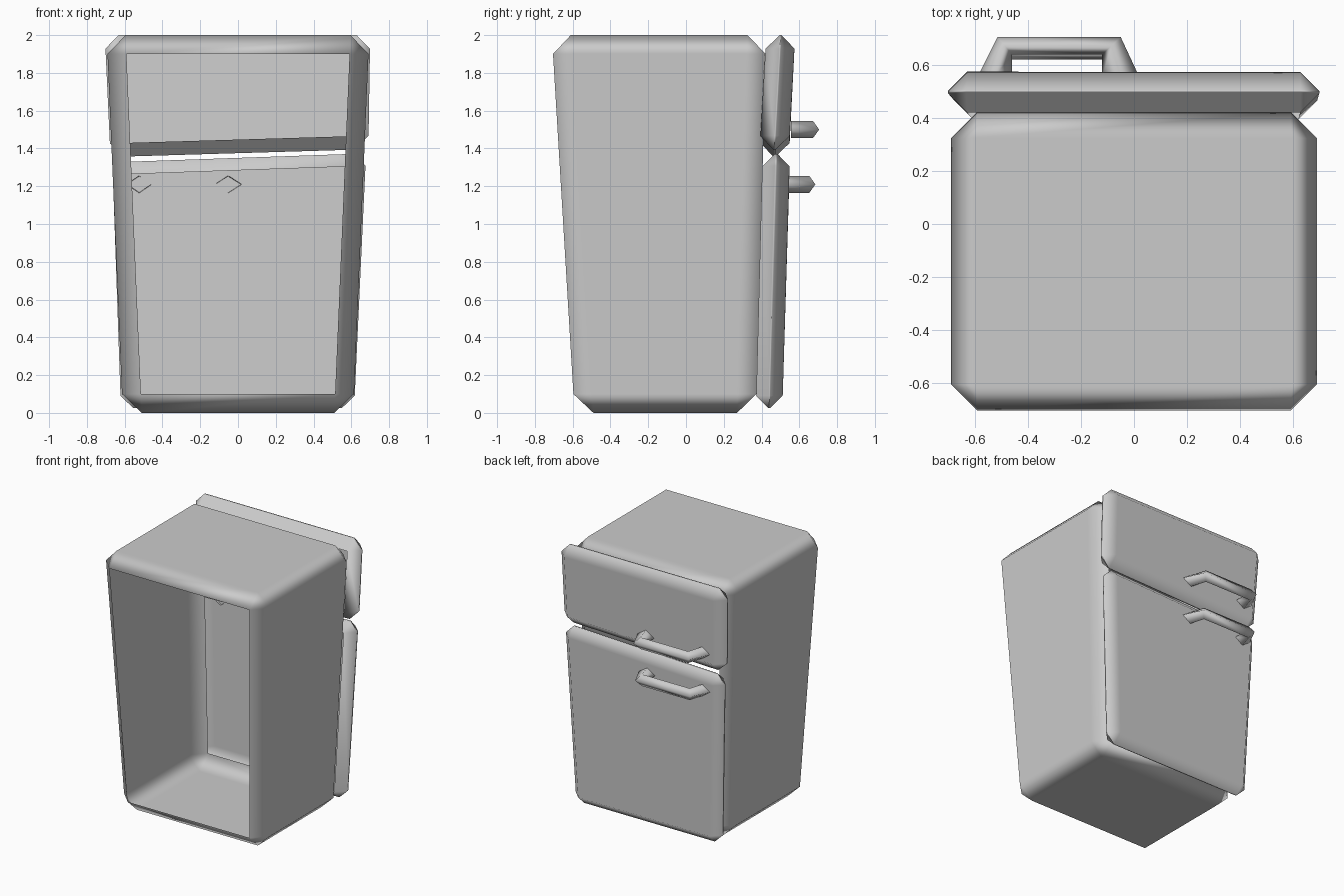
import bpy, bmesh
from mathutils import Vector

cube = bpy.data.objects.get("Cube")
if cube:
    bpy.data.objects.remove(cube)

grey = bpy.data.materials.new("plain_grey")
grey.use_nodes = True
colour = (0.6, 0.6, 0.6, 1)
grey.diffuse_color = colour
grey.node_tree.nodes["Principled BSDF"].inputs["Base Color"].default_value = colour


def finish(name, bm):
    """Turn a bmesh into a smooth object with large faces kept flat."""
    mesh = bpy.data.meshes.new(name)
    bm.to_mesh(mesh)
    bm.free()
    mesh.materials.append(grey)
    mesh.shade_smooth()
    obj = bpy.data.objects.new(name, mesh)
    bpy.context.collection.objects.link(obj)
    return obj


def shell(name, low, high, bevel, open_sides, tilt=(0, 0)):
    """Tapered chamfered box; low/high = (x0, x1, y0, y1, z), tilt lifts z with x."""
    bm = bmesh.new()
    bmesh.ops.create_cube(bm, size=2)
    for v in bm.verts:
        top = v.co.z > 0
        x0, x1, y0, y1, z = high if top else low
        x = x1 if v.co.x > 0 else x0
        y = y1 if v.co.y > 0 else y0
        v.co = (x, y, z + x * tilt[top])
    bm.normal_update()
    bmesh.ops.bevel(bm, geom=bm.edges[:], offset=bevel, segments=1,
                    affect='EDGES', clamp_overlap=True)
    bm.normal_update()
    # open the sheet at the requested front or back panels
    panels = [f for f in bm.faces for s in open_sides if f.normal.y * s > 0.95]
    bmesh.ops.delete(bm, geom=panels, context='FACES')
    obj = finish(name, bm)
    mod = obj.modifiers.new("flat_panels", 'WEIGHTED_NORMAL')
    mod.weight = 100
    return obj


def handle(name, y, z):
    """Diamond section bar with two splayed legs, as rings of outer/inner points."""
    path = [((-0.59, -0.02), (-0.46, -0.02)), ((-0.515, 0.13), (-0.46, 0.065)),
            ((-0.05, 0.13), (-0.12, 0.065)), ((0.02, -0.02), (-0.12, -0.02))]
    bm = bmesh.new()
    rings = []
    for outer, inner in path:
        a = Vector((outer[0], outer[1] + y, z))
        b = Vector((inner[0], inner[1] + y, z))
        rise = Vector((0, 0, 0.045))
        mid = (a + b) / 2
        rings.append([bm.verts.new(p) for p in (a, mid + rise, b, mid - rise)])
    for r, s in zip(rings, rings[1:]):
        for i in range(4):
            j = (i + 1) % 4
            bm.faces.new((r[i], r[j], s[j], s[i]))
    bmesh.ops.recalc_face_normals(bm, faces=bm.faces)
    return finish(name, bm)


# Cabinet, open at front and behind the doors
shell("cabinet", (-0.61, 0.61, -0.59, 0.37, 0), (-0.695, 0.695, -0.71, 0.425, 2.0),
      0.1, (-1, 1))

# Doors, hollow towards the cabinet
shell("upper_door", (-0.675, 0.69, 0.39, 0.545, 1.375), (-0.705, 0.7, 0.425, 0.578, 2.0),
      0.072, (-1,), (0.03, 0))
shell("lower_door", (-0.62, 0.615, 0.37, 0.51, 0.025), (-0.665, 0.678, 0.405, 0.55, 1.35),
      0.066, (-1,), (0, 0.035))

# Handles
handle("upper_handle", 0.575, 1.5)
handle("lower_handle", 0.555, 1.21)
